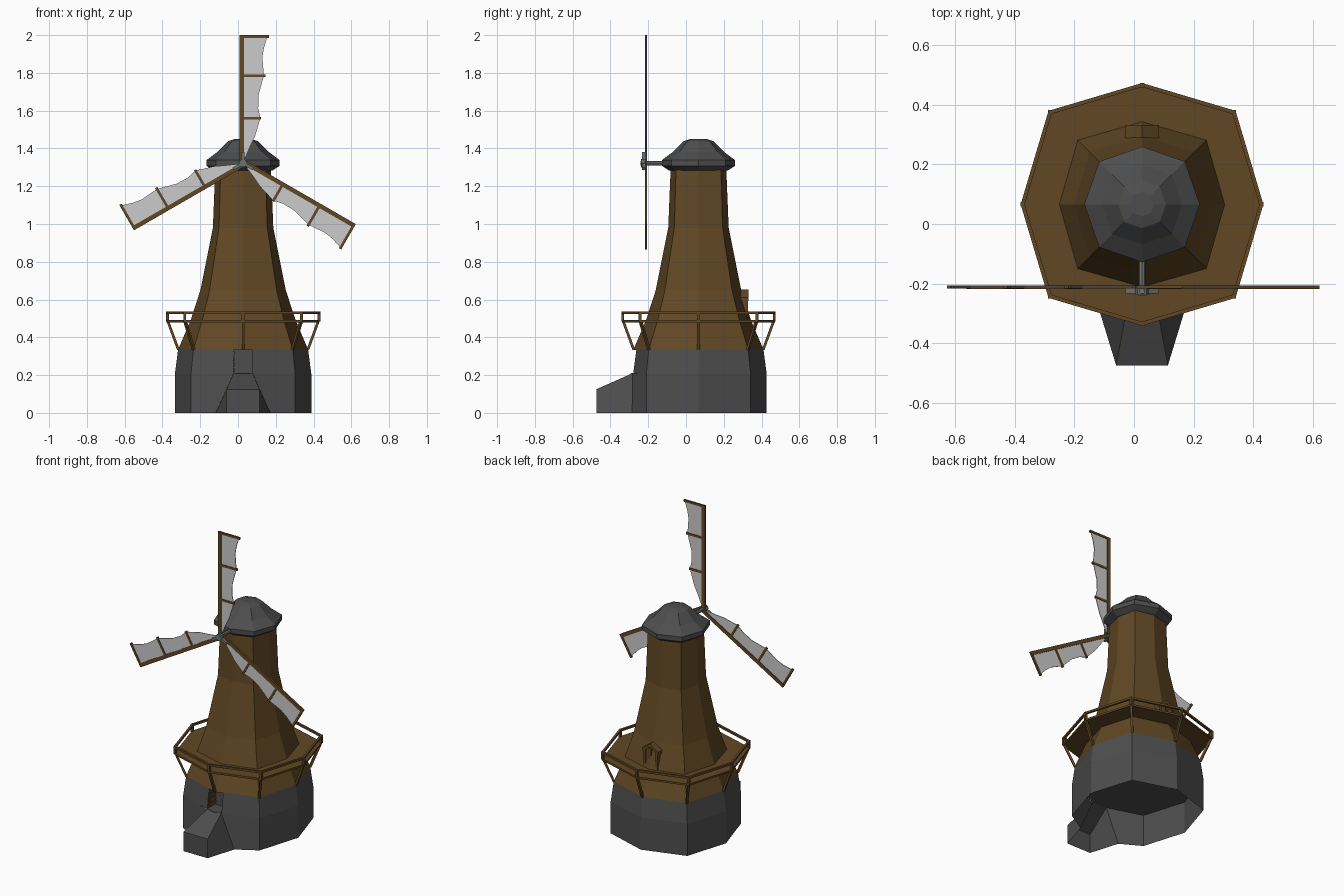
import bpy, bmesh
from math import sin, cos, pi
from mathutils import Vector, Matrix

if "Cube" in bpy.data.objects:
    bpy.data.objects.remove(bpy.data.objects["Cube"])

CX, CY = 0.027, 0.066      # tower axis
HUB = Vector((CX, -0.212, 1.322))


def material(name, col):
    m = bpy.data.materials.new(name)
    m.diffuse_color = (*col, 1)
    m.use_nodes = True
    m.node_tree.nodes["Principled BSDF"].inputs["Base Color"].default_value = m.diffuse_color
    return m


WOOD = material("brown_wood", (0.12, 0.064, 0.018))
STONE = material("dark_stone", (0.075, 0.075, 0.075))
METAL = material("grey_metal", (0.16, 0.17, 0.17))
CLOTH = material("sail_cloth", (0.58, 0.58, 0.58))


def finish(name, bm, mat):
    bmesh.ops.recalc_face_normals(bm, faces=bm.faces)
    me = bpy.data.meshes.new(name)
    bm.to_mesh(me)
    bm.free()
    me.materials.append(mat)
    ob = bpy.data.objects.new(name, me)
    bpy.context.collection.objects.link(ob)
    return ob


def corner(i, r, k, z):
    # corner of an octagon whose diagonal corners are pushed out by k
    a = i * pi / 4
    r *= k if i % 2 else 1
    return Vector((CX + r * cos(a), CY + r * sin(a), z))


def loft(name, profile, mat):
    # profile entries: radius, diagonal factor, height
    bm = bmesh.new()
    rings = [[bm.verts.new(corner(i, r, k, z)) for i in range(8)] for r, k, z in profile]
    for a, b in zip(rings, rings[1:]):
        for i in range(8):
            j = (i + 1) % 8
            bm.faces.new((a[i], a[j], b[j], b[i]))
    bm.faces.new(rings[0])
    bm.faces.new(rings[-1])
    return finish(name, bm, mat)


def add_box(bm, lo, hi):
    lo, hi = Vector(lo), Vector(hi)
    m = Matrix.Translation((lo + hi) / 2) @ Matrix.Diagonal((*(hi - lo), 1))
    bmesh.ops.create_cube(bm, size=1, matrix=m)


def add_beam(bm, p, q, w):
    d = Vector(q) - Vector(p)
    rot = d.to_track_quat('Z', 'Y').to_matrix().to_4x4()
    m = Matrix.Translation((Vector(p) + Vector(q)) / 2) @ rot
    bmesh.ops.create_cube(bm, size=1, matrix=m @ Matrix.Diagonal((w, w, d.length, 1)))


def prism(bm, pts, off):
    # closed solid from an outline swept along off
    a = [bm.verts.new(p) for p in pts]
    b = [bm.verts.new(Vector(p) + Vector(off)) for p in pts]
    n = len(a)
    for i in range(n):
        j = (i + 1) % n
        bm.faces.new((a[i], a[j], b[j], b[i]))
    bm.faces.new(a)
    bm.faces.new(b)


# upper stone base with door recess
base = loft("stone_base_upper", [(0.361, 1.08, 0.208), (0.344, 1.08, 0.336)], STONE)
bm = bmesh.new()
add_box(bm, (-0.025, -0.5, 0.211), (0.077, -0.2, 0.333))
cutter = finish("door_cutter", bm, STONE)
cutter.hide_render = True
mod = base.modifiers.new("door_recess", 'BOOLEAN')
mod.operation, mod.object, mod.solver = 'DIFFERENCE', cutter, 'EXACT'
bpy.context.view_layer.objects.active = base
bpy.ops.object.modifier_apply(modifier=mod.name)
bpy.data.objects.remove(cutter)

# lower stone wall, open underneath, with the entrance ramp flaring out at the front
bm = bmesh.new()
low, top = ([bm.verts.new(corner(i, 0.361, 1.08, z)) for i in (7, 0, 1, 2, 3, 4, 5)]
            for z in (0, 0.209))
for i in range(6):
    bm.faces.new((low[i], low[i + 1], top[i + 1], top[i]))
sides = []
for s, n in ((-1, 6), (1, 0)):
    rb, rt, fb, ft = (bm.verts.new((CX + s * x, y, z)) for x, y, z in (
        (0.145, -0.285, 0), (0.051, -0.283, 0.21), (0.087, -0.475, 0), (0.087, -0.475, 0.125)))
    bm.faces.new((low[n], rb, rt, top[n]))
    bm.faces.new((rb, fb, ft, rt))
    sides.append((fb, ft, rt))
(fb, ft, rt), (fb2, ft2, rt2) = sides
bm.faces.new((fb, fb2, ft2, ft))
bm.faces.new((ft, ft2, rt2, rt))
finish("stone_base_lower_and_ramp", bm, STONE)

# plank slats inside the doorway
bm = bmesh.new()
for i in range(4):
    z = 0.216 + i * 0.029
    add_box(bm, (-0.026, -0.26, z), (-0.018, -0.2, z + 0.022))
finish("door_planks", bm, WOOD)

# wooden tower and gallery floor
loft("tower", [(0.344, 1.08, 0.336), (0.278, 1.10, 0.49), (0.226, 1.11, 0.65),
               (0.160, 1.13, 0.98), (0.147, 1.14, 1.30)], WOOD)
loft("gallery_floor", [(0.405, 1.09, 0.479), (0.405, 1.09, 0.491)], WOOD)

# gallery railing and braces
bm = bmesh.new()
for i in range(8):
    add_beam(bm, corner(i, 0.401, 1.09, 0.531), corner(i + 1, 0.401, 1.09, 0.531), 0.013)
    add_beam(bm, corner(i, 0.401, 1.09, 0.485), corner(i, 0.401, 1.09, 0.537), 0.015)
    add_beam(bm, corner(i, 0.397, 1.09, 0.482), corner(i, 0.343, 1.08, 0.335), 0.014)
finish("gallery_railing", bm, WOOD)

# gabled porch with a door at the back of the gallery
bm = bmesh.new()
for s in (-1, 1):
    x = CX + s * 0.044
    add_box(bm, (x - 0.009, 0.24, 0.49), (x + 0.009, 0.328, 0.61))
    prism(bm, [(CX, 0.24, 0.652), (CX + s * 0.057, 0.24, 0.612),
               (CX + s * 0.057, 0.24, 0.592), (CX, 0.24, 0.63)], (0, 0.092, 0))
add_box(bm, (CX, 0.24, 0.49), (CX + 0.04, 0.322, 0.615))
finish("gallery_porch", bm, WOOD)

# domed cap
loft("cap", [(0.155, 1.05, 1.283), (0.194, 1.05, 1.308), (0.194, 1.05, 1.338),
             (0.135, 1.05, 1.382), (0.08, 1.05, 1.438), (0.04, 1.05, 1.451)], STONE)

# windshaft and hub
bm = bmesh.new()
rx = Matrix.Rotation(pi / 2, 4, 'X')
bmesh.ops.create_cone(bm, cap_ends=True, segments=8, radius1=0.012, radius2=0.012, depth=0.18,
                      matrix=Matrix.Translation((CX, -0.15, HUB.z)) @ rx)
finish("windshaft", bm, METAL)
bm = bmesh.new()
front = HUB + Vector((0, -0.014, 0))
for k in range(3):
    rot = Matrix.Rotation(-k * 2 * pi / 3, 3, 'Y')
    add_beam(bm, front, front + rot @ Vector((0, 0, 0.06)), 0.016)
bmesh.ops.create_cone(bm, cap_ends=True, segments=8, radius1=0.022, radius2=0.022, depth=0.03,
                      matrix=Matrix.Translation((CX, -0.224, HUB.z)) @ rx)
finish("sail_hub", bm, METAL)

# three sails: spar, cross bars and scalloped cloth
edge = [(0.012, 0.03), (0.038, 0.09), (0.062, 0.14), (0.092, 0.238), (0.080, 0.29),
        (0.082, 0.36), (0.110, 0.463), (0.102, 0.56), (0.110, 0.61), (0.128, 0.668)]
for k in range(3):
    turn = Matrix.Translation(HUB) @ Matrix.Rotation(-k * 2 * pi / 3, 4, 'Y')
    bm = bmesh.new()
    add_box(bm, (-0.019, -0.006, 0), (0.004, 0.006, 0.678))
    for z, x in ((0.238, 0.096), (0.463, 0.118), (0.671, 0.136)):
        add_box(bm, (-0.019, -0.0055, z - 0.007), (x, 0.0055, z + 0.007))
    bm.transform(turn)
    finish(f"sail_frame_{k + 1}", bm, WOOD)
    bm = bmesh.new()
    prism(bm, [(0, -0.002, 0.03)] + [(x, -0.002, z) for x, z in edge] + [(0, -0.002, 0.668)],
          (0, 0.004, 0))
    bm.transform(turn)
    finish(f"sail_cloth_{k + 1}", bm, CLOTH)
